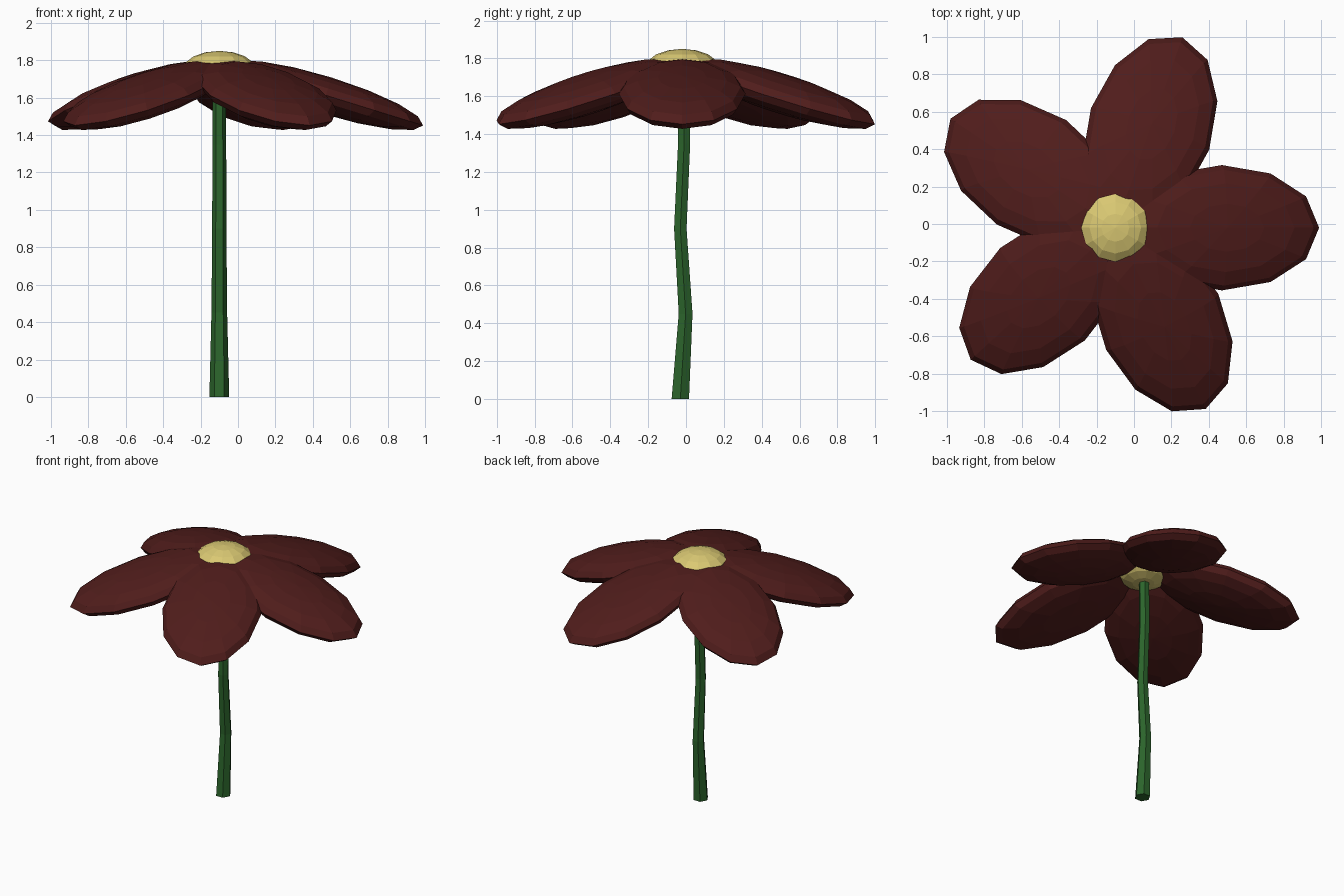
import bpy, bmesh, math
from mathutils import Matrix, Vector

if "Cube" in bpy.data.objects:
    bpy.data.objects.remove(bpy.data.objects["Cube"])

CENTRE = Vector((-0.10, -0.02, 0))


def material(name, rgb):
    m = bpy.data.materials.new(name)
    m.diffuse_color = (*rgb, 1)
    m.use_nodes = True
    m.node_tree.nodes["Principled BSDF"].inputs["Base Color"].default_value = m.diffuse_color
    return m


def add_object(name, bm, mat):
    bmesh.ops.recalc_face_normals(bm, faces=bm.faces)
    me = bpy.data.meshes.new(name)
    bm.to_mesh(me)
    bm.free()
    me.materials.append(mat)
    ob = bpy.data.objects.new(name, me)
    bpy.context.collection.objects.link(ob)
    return ob


def ellipsoid(name, matrix, size, mat):
    bm = bmesh.new()
    bmesh.ops.create_uvsphere(bm, u_segments=12, v_segments=8, radius=1)
    bmesh.ops.transform(bm, matrix=matrix @ Matrix.Diagonal((*size, 1)), verts=bm.verts)
    return add_object(name, bm, mat)


red = material("petal_red", (0.08, 0.012, 0.011))
yellow = material("centre_yellow", (0.70, 0.58, 0.17))
green = material("stem_green", (0.025, 0.13, 0.025))

# Five drooping petals: (heading in degrees, distance of petal middle from flower centre)
petals = [(0, 0.57), (70.6, 0.56), (146.5, 0.537), (222.4, 0.527), (296.5, 0.563)]
for i, (angle, dist) in enumerate(petals):
    m = (Matrix.Translation(CENTRE + Vector((0, 0, 1.6125)))
         @ Matrix.Rotation(math.radians(angle), 4, 'Z')
         @ Matrix.Translation((dist, 0, 0))
         @ Matrix.Rotation(math.radians(17.2), 4, 'Y'))
    ellipsoid(f"petal_{i + 1}", m, (0.544, 0.335, 0.10), red)

# Domed flower centre
ellipsoid("flower_centre", Matrix.Translation(CENTRE + Vector((0, 0, 1.75))),
          (0.195, 0.195, 0.10), yellow)

# Wavy six-sided stem: (y, z, radius)
path = [(-0.03, 0, 0.053), (-0.002, 0.45, 0.042), (-0.03, 0.90, 0.038),
        (-0.01, 1.35, 0.037), (-0.015, 1.72, 0.036)]
bm = bmesh.new()
rings = []
for y, z, r in path:
    rings.append([bm.verts.new((CENTRE.x + r * math.cos(k * math.pi / 3),
                                y + r * math.sin(k * math.pi / 3), z)) for k in range(6)])
for lo, hi in zip(rings, rings[1:]):
    for k in range(6):
        n = (k + 1) % 6
        bm.faces.new((lo[k], lo[n], hi[n], hi[k]))
bm.faces.new(rings[0][::-1])
bm.faces.new(rings[-1])
add_object("stem", bm, green)
